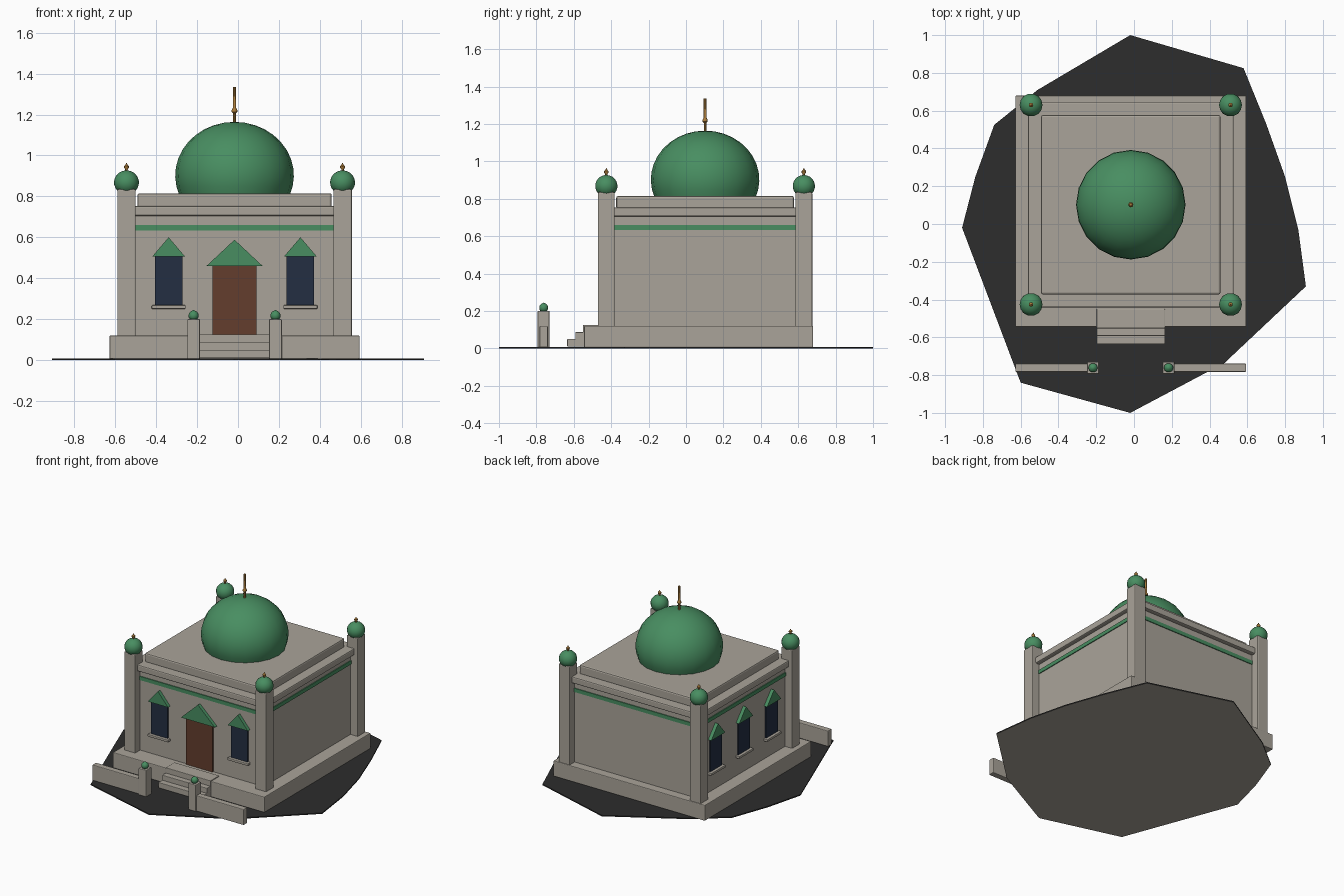
import bpy, bmesh, math
from mathutils import Matrix, Vector

if "Cube" in bpy.data.objects:
    bpy.data.objects.remove(bpy.data.objects["Cube"])

CX, CY = -0.017, 0.102          # building centre
WALL = 0.515                    # half width of the hall
TOWER = 0.528                   # tower offset from the centre


def mat(name, rgb):
    m = bpy.data.materials.new(name)
    m.diffuse_color = (*rgb, 1)
    m.use_nodes = True
    m.node_tree.nodes["Principled BSDF"].inputs["Base Color"].default_value = m.diffuse_color
    return m


STONE = mat("warm_stone", (0.40, 0.37, 0.32))
GREEN = mat("dome_green", (0.065, 0.27, 0.12))
GOLD = mat("finial_gold", (0.40, 0.20, 0.045))
BROWN = mat("door_brown", (0.127, 0.048, 0.026))
NAVY = mat("window_navy", (0.017, 0.028, 0.055))
DARK = mat("ground_dark", (0.026, 0.026, 0.026))


def finish(bm, name, mats, smooth=False, matrix=None):
    if matrix:
        bm.transform(matrix)
    bmesh.ops.recalc_face_normals(bm, faces=bm.faces)
    me = bpy.data.meshes.new(name)
    for f in bm.faces:
        f.smooth = smooth
    bm.to_mesh(me)
    bm.free()
    for m in mats:
        me.materials.append(m)
    ob = bpy.data.objects.new(name, me)
    bpy.context.collection.objects.link(ob)
    return ob


def box(name, x, y, z, m, bevel=0.0, matrix=None):
    """Box from three (low, high) ranges, edges optionally bevelled."""
    bm = bmesh.new()
    bmesh.ops.create_cube(bm, size=1)
    for v in bm.verts:
        v.co = [(r[0] + r[1]) / 2 + c * (r[1] - r[0]) for r, c in zip((x, y, z), v.co)]
    if bevel:
        bmesh.ops.bevel(bm, geom=bm.edges[:], offset=bevel, segments=2,
                        profile=0.5, affect='EDGES')
    return finish(bm, name, [m], False, matrix)


def block(name, half, z, m, bevel=0.0):
    """Square slab centred on the building."""
    return box(name, (CX - half, CX + half), (CY - half, CY + half), z, m, bevel)


def lathe(name, x, y, profile, m, sides):
    """Revolve (radius, z) points around a vertical axis."""
    bm = bmesh.new()
    vs = [bm.verts.new((r, 0, z)) for r, z in profile]
    es = [bm.edges.new(p) for p in zip(vs, vs[1:])]
    bmesh.ops.spin(bm, geom=vs + es, axis=(0, 0, 1), cent=(0, 0, 0),
                   steps=sides, angle=math.tau)
    bmesh.ops.remove_doubles(bm, verts=bm.verts[:], dist=1e-5)
    return finish(bm, name, [m], True, Matrix.Translation((x, y, 0)))


def arc(rx, rz, zc, start, steps):
    """Dome profile from the start angle (degrees) up to the pole."""
    out = []
    for i in range(steps + 1):
        a = math.radians(start + (90 - start) * i / steps)
        out.append((rx * math.cos(a) if i < steps else 0, zc + rz * math.sin(a)))
    return out


def pediment(name, u, half, z0, z1, matrix):
    """Triangular hood standing out from the wall."""
    bm = bmesh.new()
    f = bm.faces.new([bm.verts.new((u + dx, 0.005, z))
                      for dx, z in ((-half, z0), (half, z0), (0, z1))])
    ext = bmesh.ops.extrude_face_region(bm, geom=[f])
    bmesh.ops.translate(bm, vec=(0, -0.03, 0),
                        verts=[v for v in ext["geom"] if isinstance(v, bmesh.types.BMVert)])
    finish(bm, name, [GREEN], False, matrix)


def window(name, u, matrix):
    box(name + "_pane", (u - 0.067, u + 0.067), (-0.008, 0.001), (0.26, 0.51), NAVY, 0, matrix)
    box(name + "_sill", (u - 0.083, u + 0.083), (-0.028, 0.004), (0.25, 0.268), STONE, 0.004, matrix)
    pediment(name + "_hood", u, 0.081, 0.505, 0.60, matrix)


# ground slab: irregular outline, dark on top and stone below
outline = [(-0.02, 1.0), (0.58, 0.825), (0.70, 0.53), (0.80, 0.25), (0.87, -0.03),
           (0.91, -0.33), (0.48, -0.735), (-0.02, -1.0), (-0.60, -0.84),
           (-0.91, -0.02), (-0.84, 0.25), (-0.74, 0.525), (-0.51, 0.71)]
bm = bmesh.new()
face = bm.faces.new([bm.verts.new((x, y, 0)) for x, y in outline])
ext = bmesh.ops.extrude_face_region(bm, geom=[face])
bmesh.ops.translate(bm, vec=(0, 0, 0.008),
                    verts=[v for v in ext["geom"] if isinstance(v, bmesh.types.BMVert)])
for f in bm.faces:
    f.material_index = 0 if f.calc_center_median().z > 0.002 else 1
finish(bm, "ground_slab", [DARK, STONE])

# plinth
box("plinth", (-0.628, 0.594), (-0.545, 0.68), (0.006, 0.12), STONE, 0.005)

# hall, painted band, cornice and roof slab
block("hall_walls", WALL, (0.11, 0.72), STONE)
block("green_band", WALL + 0.006, (0.633, 0.66), GREEN)
block("cornice", WALL + 0.03, (0.705, 0.753), STONE, 0.008)
block("roof_slab", 0.475, (0.745, 0.815), STONE, 0.010)

# main dome with its finial
lathe("main_dome", CX, CY, arc(0.29, 0.262, 0.902, -22, 11), GREEN, 20)
lathe("main_finial", CX, CY, [(0, 1.15), (0.007, 1.15), (0.007, 1.205), (0.014, 1.212),
      (0.014, 1.222), (0.008, 1.232), (0.008, 1.335), (0, 1.335)], GOLD, 8)

# corner towers with small domes
for sx, side in ((-1, "left"), (1, "right")):
    for sy, end in ((-1, "front"), (1, "back")):
        x, y = CX + sx * TOWER, CY + sy * TOWER
        n = f"{end}_{side}_tower"
        box(n, (x - 0.045, x + 0.045), (y - 0.045, y + 0.045), (0.11, 0.835), STONE, 0.006)
        lathe(n + "_dome", x, y, [(0, 0.815)] + arc(0.061, 0.059, 0.868, -62, 9), GREEN, 14)
        lathe(n + "_finial", x, y, [(0, 0.92), (0.006, 0.92), (0.006, 0.932), (0.012, 0.94),
              (0.012, 0.948), (0.005, 0.955), (0, 0.965)], GOLD, 8)

# door and windows: front wall, then three windows on the left wall
front = Matrix.Translation((CX, CY - WALL, 0))
left = Matrix.Translation((CX - WALL, CY, 0)) @ Matrix.Rotation(-math.pi / 2, 4, 'Z')
box("door", (-0.107, 0.107), (-0.009, 0.001), (0.12, 0.47), BROWN, 0, front)
pediment("door_hood", 0, 0.137, 0.46, 0.588, front)
for u in (-0.322, 0.322):
    window("front_window", u, front)
for u in (-0.322, 0, 0.322):
    window("left_window", u, left)

# entrance steps
for i, (y, z) in enumerate(((-0.635, (0.01, 0.05)), (-0.592, (0.045, 0.087)),
                            (-0.552, (0.082, 0.126)))):
    box(f"step_{i + 1}", (CX - 0.181, CX + 0.181), (y, -0.45), z, STONE, 0.003)

# gate posts and low garden walls
for s, side in ((-1, "left"), (1, "right")):
    px = CX + s * 0.2
    box(side + "_gate_post", (px - 0.031, px + 0.031), (-0.793, -0.73), (0.005, 0.2), STONE, 0.004)
    lathe(side + "_post_ball", px, -0.761,
          [(0, 0.195)] + arc(0.025, 0.025, 0.217, -60, 7)[:-1] + [(0, 0.245)], GREEN, 10)
    xs = sorted((CX + s * 0.225, CX + s * 0.611))
    box(side + "_garden_wall", xs, (-0.783, -0.739), (0.005, 0.12), STONE, 0.005)

# smooth the round parts while keeping hard edges
bpy.ops.object.select_all(action='DESELECT')
for ob in bpy.data.objects:
    if any(k in ob.name for k in ("dome", "finial", "ball")):
        ob.select_set(True)
        bpy.context.view_layer.objects.active = ob
bpy.ops.object.shade_smooth_by_angle(angle=math.radians(40))
